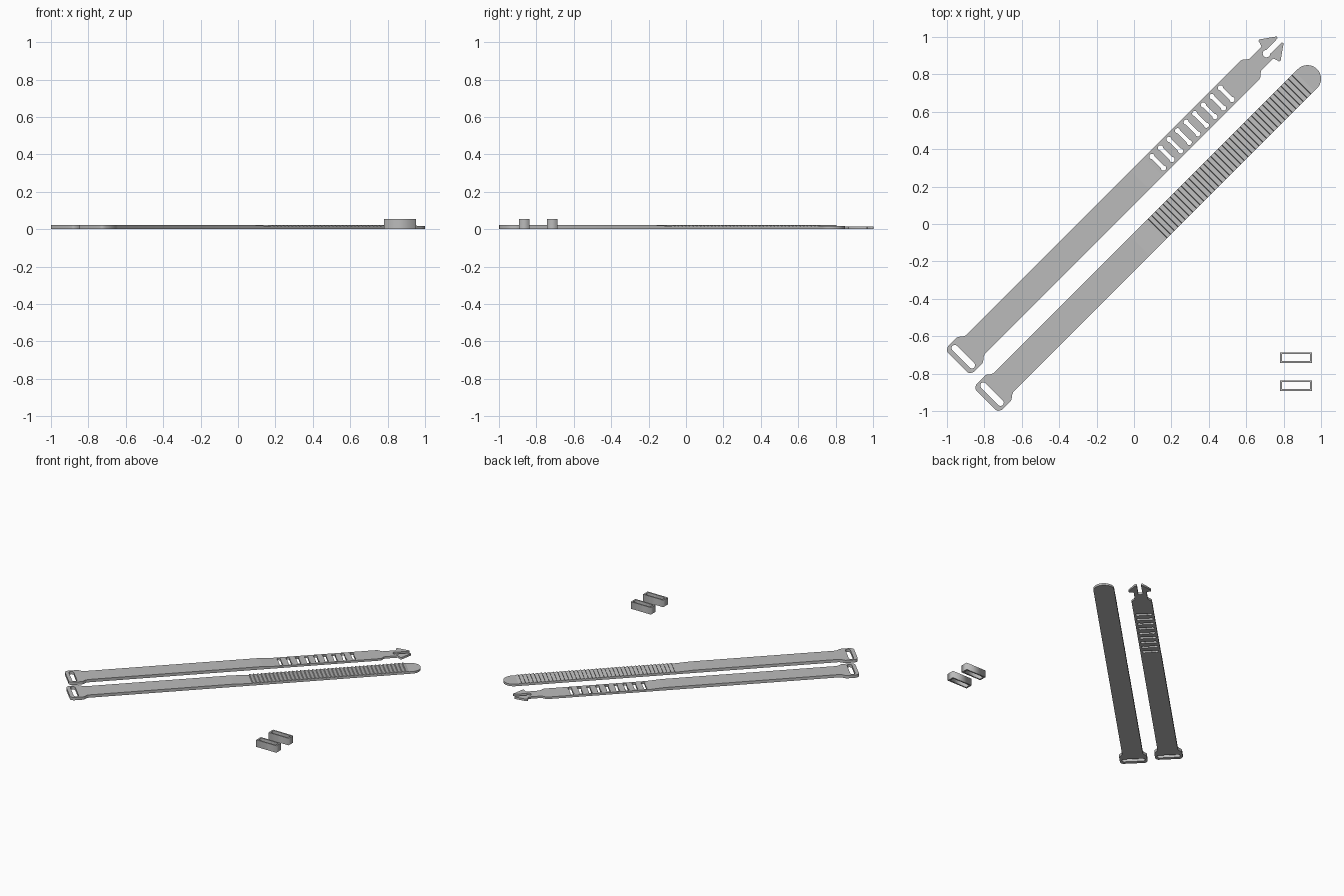
import bpy, bmesh, math
from math import pi, sin, cos
from mathutils import Vector

cube = bpy.data.objects.get("Cube")
if cube:
    bpy.data.objects.remove(cube, do_unlink=True)

grey = bpy.data.materials.new("plain_grey")
grey.use_nodes = True
grey.diffuse_color = (0.5, 0.5, 0.5, 1)
grey.node_tree.nodes["Principled BSDF"].inputs["Base Color"].default_value = (0.5, 0.5, 0.5, 1)


def arc(cx, cy, r, a0, a1, n=12):
    return [(cx + r * cos(a0 + (a1 - a0) * i / n), cy + r * sin(a0 + (a1 - a0) * i / n))
            for i in range(n + 1)]


def mirrored(half):
    """Close a +y half outline by reflecting it across the x axis."""
    return half + [(x, -y) for x, y in reversed(half) if abs(y) > 1e-6]


def add_object(name, bm, offset):
    """Finish a mesh; strap parts lie diagonally, shifted sideways by offset."""
    bmesh.ops.recalc_face_normals(bm, faces=bm.faces)
    mesh = bpy.data.meshes.new(name)
    bm.to_mesh(mesh)
    bm.free()
    mesh.materials.append(grey)
    obj = bpy.data.objects.new(name, mesh)
    bpy.context.collection.objects.link(obj)
    if offset is not None:
        obj.rotation_euler.z = pi / 4
        obj.location = (-offset * sin(pi / 4), offset * cos(pi / 4), 0)
    return obj


def plate_mesh(loops):
    """Fill an outline with holes and give it thickness."""
    curve = bpy.data.curves.new("outline", "CURVE")
    curve.dimensions = "2D"
    curve.fill_mode = "BOTH"
    curve.extrude = 0.01
    for loop in loops:
        spline = curve.splines.new("POLY")
        spline.points.add(len(loop) - 1)
        for point, (x, y) in zip(spline.points, loop):
            point.co = (x, y, 0, 1)
        spline.use_cyclic_u = True
    temp = bpy.data.objects.new("outline", curve)
    bpy.context.collection.objects.link(temp)
    bpy.context.view_layer.update()
    mesh = bpy.data.meshes.new_from_object(temp.evaluated_get(bpy.context.evaluated_depsgraph_get()))
    bpy.data.objects.remove(temp, do_unlink=True)
    bm = bmesh.new()
    bm.from_mesh(mesh)
    bpy.data.meshes.remove(mesh)
    bmesh.ops.remove_doubles(bm, verts=bm.verts, dist=1e-5)
    return bm


def strap(name, loops, heights, offset):
    """Flat strap whose thickness follows (distance, height) stations."""
    bm = plate_mesh(loops)
    for x, _ in heights[1:-1]:
        geom = bm.verts[:] + bm.edges[:] + bm.faces[:]
        bmesh.ops.bisect_plane(bm, geom=geom, dist=1e-6, plane_co=(x, 0, 0), plane_no=(1, 0, 0))
    for v in bm.verts:
        if v.co.z < 0:
            v.co.z = 0
            continue
        for (x0, z0), (x1, z1) in zip(heights, heights[1:]):
            if x0 <= v.co.x <= x1:
                v.co.z = z0 + (z1 - z0) * (v.co.x - x0) / (x1 - x0)
                break
    return add_object(name, bm, offset)


def lug(end, half_width):
    """Half outline of the widened end that holds the pin slot."""
    steps = [(0, 0.075), (0.003, 0.084), (0.01, 0.09), (0.024, 0.097),
             (0.092, 0.097), (0.104, 0.09), (0.118, 0.078), (0.134, half_width)]
    return [(end + d, w) for d, w in steps]


def slot(x, half_length, r):
    """Round-ended slot across the strap."""
    k = half_length - r
    return arc(x, k, r, 0, pi) + arc(x, -k, r, pi, 2 * pi)


def dogbone(x, k=0.044, r=0.014, bar=0.010):
    """Cross slot with round, slightly wider ends."""
    a = math.acos(bar / r)
    return arc(x, k, r, -a, pi + a, 14) + arc(x, -k, r, pi - a, 2 * pi + a, 14)


# Slotted strap with a split barbed tip
end = -1.19
half = lug(end, 0.071) + [(1.02, 0.071), (1.035, 0.066), (1.044, 0.055), (1.06, 0.045),
                          (1.152, 0.045), (1.158, 0.06), (1.163, 0.078), (1.172, 0.08),
                          (1.243, 0.03), (1.249, 0.024), (1.245, 0.017), (1.232, 0.015),
                          (1.16, 0.015)] + arc(1.145, 0, 0.020, pi / 4, pi, 8)
holes = [dogbone(0.323 + 0.0648 * i) for i in range(9)]
strap("slotted_strap", [mirrored(half), slot(end + 0.043, 0.082, 0.017)] + holes,
      [(-2, 0.022), (0.19, 0.022), (0.29, 0.016), (2, 0.015)], 0.1435)

# Ribbed strap with a round tip
end, side, width = -1.225, -0.1065, 0.0725
half = lug(end, width) + arc(1.205, 0, width, pi / 2, 0, 16)
strap("ribbed_strap", [mirrored(half), slot(end + 0.045, 0.082, 0.017)],
      [(-2, 0.022), (-0.06, 0.022), (0.07, 0.016), (2, 0.016)], side)

# Ratchet teeth: steep toward the lug, sloping toward the tip
count, start, stop = 40, 0.07, 1.185
pitch = (stop - start) / count
bm = bmesh.new()
for i in range(count):
    x = start + i * pitch
    tri = [(x, 0.0155), (x + pitch * 0.15, 0.023), (x + pitch, 0.0155)]
    face = bm.faces.new([bm.verts.new((a, -width, z)) for a, z in tri])
    ext = bmesh.ops.extrude_face_region(bm, geom=[face], use_keep_orig=True)
    moved = [g for g in ext["geom"] if isinstance(g, bmesh.types.BMVert)]
    bmesh.ops.translate(bm, verts=moved, vec=(0, 2 * width, 0))
add_object("ratchet_teeth", bm, side)

# Two open rectangular keeper loops
def rectangle(hx, hy):
    return [(-hx, -hy), (hx, -hy), (hx, hy), (-hx, hy)]


for name, y in (("back_keeper_loop", -0.714), ("front_keeper_loop", -0.864)):
    bm = plate_mesh([rectangle(0.086, 0.028), rectangle(0.074, 0.018)])
    for v in bm.verts:
        v.co.z = 0.054 if v.co.z > 0 else 0
    loop = add_object(name, bm, None)
    loop.location = (0.866, y, 0)
